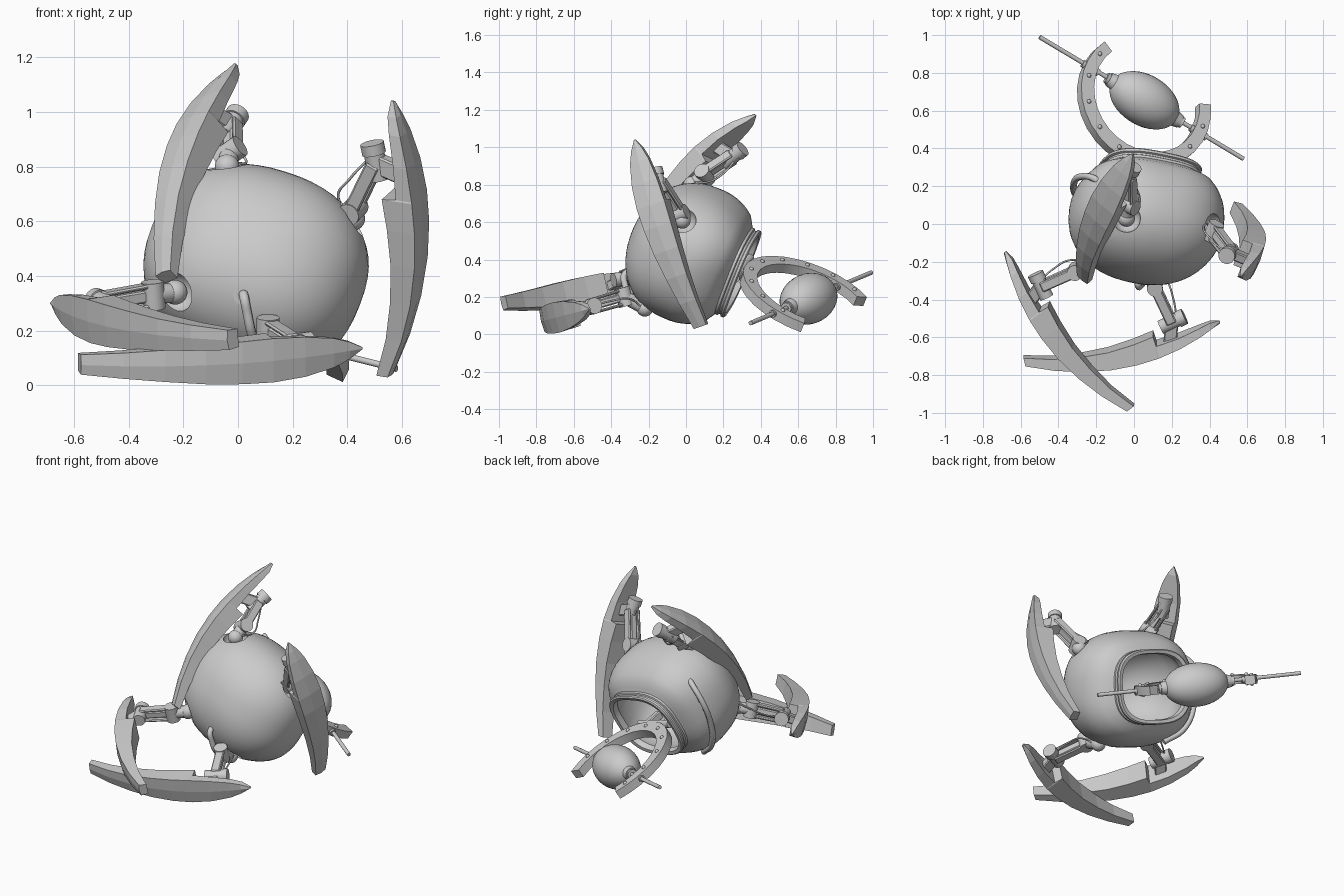
import bpy, bmesh, math
from mathutils import Vector as V, Matrix

if "Cube" in bpy.data.objects:
    bpy.data.objects.remove(bpy.data.objects["Cube"])


def finish(name, bm, smooth=None):
    bmesh.ops.recalc_face_normals(bm, faces=bm.faces[:])
    me = bpy.data.meshes.new(name)
    bm.to_mesh(me)
    bm.free()
    ob = bpy.data.objects.new(name, me)
    bpy.context.collection.objects.link(ob)
    if smooth:
        shade(ob, smooth)
    return ob


def shade(ob, angle):
    bpy.ops.object.select_all(action='DESELECT')
    ob.select_set(True)
    bpy.context.view_layer.objects.active = ob
    bpy.ops.object.shade_smooth_by_angle(angle=math.radians(angle))


def frame(z, x, origin):
    z = V(z).normalized()
    x = V(x)
    x = (x - z * x.dot(z)).normalized()
    y = z.cross(x)
    return Matrix.Translation(origin) @ Matrix((x, y, z)).transposed().to_4x4()


def loft(bm, rings, caps=True):
    rows = [[bm.verts.new(p) for p in r] for r in rings]
    n = len(rows[0])
    for a, b in zip(rows, rows[1:]):
        for i in range(n):
            bm.faces.new((a[i], a[(i + 1) % n], b[(i + 1) % n], b[i]))
    if caps:
        bm.faces.new(rows[0])
        bm.faces.new(rows[-1])


def rod(name, a, b, r, r2=None, n=20):
    a, b = V(a), V(b)
    bm = bmesh.new()
    m = frame(b - a, (0.31, 0.2, 0.93), (a + b) / 2)
    bmesh.ops.create_cone(bm, cap_ends=True, segments=n, radius1=r,
                          radius2=r if r2 is None else r2, depth=(b - a).length, matrix=m)
    return finish(name, bm, 35)


def bar(name, a, b, w, h, side):
    a, b = V(a), V(b)
    bm = bmesh.new()
    m = frame(b - a, side, (a + b) / 2) @ Matrix.Diagonal((w, h, (b - a).length, 1))
    bmesh.ops.create_cube(bm, size=1, matrix=m)
    bmesh.ops.bevel(bm, geom=bm.edges[:], offset=0.006, segments=1, affect='EDGES')
    return finish(name, bm)


def ball(name, c, r, z=(0, 0, 1), stretch=1.0, n=24):
    bm = bmesh.new()
    m = frame(z, (0.3, 0.1, 0.95), c) @ Matrix.Diagonal((r, r, r * stretch, 1))
    bmesh.ops.create_uvsphere(bm, u_segments=n, v_segments=n * 2 // 3, radius=1, matrix=m)
    return finish(name, bm, 60)


def tube(name, pts, r):
    cu = bpy.data.curves.new(name, 'CURVE')
    cu.dimensions = '3D'
    cu.bevel_depth, cu.bevel_resolution, cu.use_fill_caps = r, 2, True
    cu.resolution_u = 6
    sp = cu.splines.new('BEZIER')
    sp.bezier_points.add(len(pts) - 1)
    for bp, p in zip(sp.bezier_points, pts):
        bp.co = p
        bp.handle_left_type = bp.handle_right_type = 'AUTO'
    ob = bpy.data.objects.new(name, cu)
    bpy.context.collection.objects.link(ob)
    return ob


# Rounded-square hollow body, rolled a little, with a collared opening at the back
centre, axis = V((0.065, 0.017, 0.438)), V((0.07, 0.92, -0.38)).normalized()
bodym = frame(axis, (1, 0, 0), centre) @ Matrix.Rotation(math.radians(20), 4, 'Z')
E = 2 / 2.15
profile = []
for i in range(1, 22):
    t = math.pi * i / 28
    c = -math.cos(t)
    r = math.sin(t) ** E
    profile.append((r, math.copysign(abs(c) ** E, c) * (0.325 if c < 0 else 0.345)))
profile = [p for p in profile if p[1] < 0.235]
profile += [(0.70, 0.245), (0.645, 0.258), (0.645, 0.272), (0.62, 0.277), (0.62, 0.287),
            (0.645, 0.292), (0.645, 0.305), (0.625, 0.312), (0.57, 0.308), (0.56, 0.27), (0.64, 0.22)]
profile += [(0.78 * math.cos(a) ** 0.9, 0.14 - 0.38 * math.sin(a))
            for a in [math.pi / 2 * k / 9 for k in range(1, 9)]]


def body_ring(r, h, n=56):
    out = []
    e = 2 / (2.3 + 0.5 * min(1, max(0, h / 0.25)))  # squarer towards the opening
    for k in range(n):
        a = 2 * math.pi * k / n
        x, y = math.cos(a), math.sin(a)
        out.append(bodym @ V((math.copysign(abs(x) ** e, x) * r * 0.408,
                              math.copysign(abs(y) ** e, y) * r * 0.36, h)))
    return out


bm = bmesh.new()
loft(bm, [body_ring(*p) for p in profile])
body = finish("body", bm)

# Leg data: blade tip, blade base, outward bulge, socket, shoulder, knee
legs = {
    "top_leg": ((-.01, .37, 1.175), (-.275, -.295, .41), (-.6, -.42, .57),
                (-.04, .03, .80), (-.03, .1, .85), (-.03, .25, .95)),
    "right_leg": ((.57, -.275, 1.04), (.56, .075, .04), (1, -.38, 0),
                  (.42, -.02, .61), (.42, -.04, .64), (.505, -.15, .815)),
    "left_leg": ((-.685, -.15, .30), (-.035, -.985, .165), (-.79, -.61, -.2),
                 (-.23, -.2, .34), (-.31, -.25, .33), (-.49, -.33, .30)),
    "lower_leg": ((.455, -.52, .135), (-.575, -.745, .075), (0, -1, -.25),
                  (.1, -.22, .14), (.11, -.33, .20), (.2, -.52, .145)),
}

# Socket recesses in the body
for name, L in legs.items():
    cut = ball(name + "_socket_cutter", L[3], 0.075)
    cut.hide_render = True
    mod = body.modifiers.new("socket", 'BOOLEAN')
    mod.operation, mod.object, mod.solver = 'DIFFERENCE', cut, 'EXACT'
    bpy.context.view_layer.objects.active = body
    bpy.ops.object.modifier_apply(modifier=mod.name)
    bpy.data.objects.remove(cut)
shade(body, 35)

# Curved blade legs: (position from tip, width, thickness)
stations = [(0, .008, .01), (.05, .065, .035), (.11, .11, .045), (.22, .15, .055), (.335, .165, .065),
            (.34, .165, .12), (.45, .16, .11), (.58, .145, .095), (.72, .12, .08),
            (.86, .097, .062), (1, .075, .045)]
for name, (tip, base, bulge, socket, sh, knee) in legs.items():
    tip, base, sh, knee, socket = map(V, (tip, base, sh, knee, socket))
    chord = base - tip
    cd = chord.normalized()
    out = V(bulge)
    out = (out - cd * out.dot(cd)).normalized()
    wid = cd.cross(out)
    spine = lambda s: tip + chord * s + out * (0.115 * 4 * s * (1 - s))
    bm = bmesh.new()
    loft(bm, [[spine(s) + wid * (w / 2), spine(s) + out * .006, spine(s) - wid * (w / 2),
               spine(s) - wid * (w * .45) - out * t, spine(s) + wid * (w * .45) - out * t]
              for s, w, t in stations])
    finish(name + "_blade", bm)
    # Knee barrel with cap, mounted on the blade
    ax = (spine(.34) - spine(.14)).normalized()
    rod(name + "_knee_barrel", knee - ax * .055, knee + ax * .065, .038)
    rod(name + "_knee_cap", knee - ax * .075, knee - ax * .035, .044)
    bar(name + "_mount", knee, spine(.27) - out * .03, .05, .07, wid)
    # Shoulder hinge and twin-plate link
    d = (knee - sh).normalized()
    hinge = d.cross(wid.cross(d)).cross(d).normalized()
    side = hinge.cross(d)
    ball(name + "_socket_ball", socket, .045)
    rod(name + "_shoulder_neck", socket, sh, .036)
    rod(name + "_shoulder_hinge", sh - side * .05, sh + side * .05, .042)
    for k in (-1, 1):
        bar(name + "_link_plate", sh + side * (k * .038), knee + side * (k * .035), .016, .055, side)
    bar(name + "_link_core", sh, knee, .045, .035, side)
    # Loose cable beside the link
    tube(name + "_cable", [socket + side * .03, sh + hinge * .07 + side * .02,
                           (sh + knee) / 2 + hinge * .06, knee + hinge * .03], .005)

# Pipes on the body
tube("side_pipe", [(-.14, .18, .67), (-.21, .24, .66), (-.285, .25, .58), (-.32, .2, .42),
                   (-.29, .14, .24), (-.18, .07, .13)], .018)
tube("front_pipe", [(.02, -.28, .33), (.022, -.325, .325), (.035, -.325, .26),
                    (.05, -.30, .19), (.07, -.24, .15)], .018)
rod("front_pipe_collar", (.02, -.26, .335), (.02, -.305, .33), .037)

# Horseshoe yoke around the pod
pod = V((.055, .655, .19))
r = V((.84, -.50, -.21)).normalized()
m = V((-.35, -.8, .5))
m = (m - r * m.dot(r)).normalized()
up = m.cross(r).normalized()
if up.z < 0:
    up = -up
arc = lambda deg: -r * math.cos(math.radians(deg)) + m * math.sin(math.radians(deg))
bm = bmesh.new()
rings = []
for k in range(21):
    deg = -27 + 234 * k / 20
    d, grow = arc(deg), .008 * math.sin(math.pi * k / 20)
    rings.append([pod + d * (.31 - grow) - up * .028, pod + d * (.375 + grow) - up * .028,
                  pod + d * (.375 + grow) + up * .028, pod + d * (.31 - grow) + up * .028])
loft(bm, rings)
finish("yoke", bm, 35)
for deg in (-15, 10, 35, 60, 85, 110, 135, 160, 185):
    p = pod + arc(deg) * .343
    for k in (-1, 1):
        ball("yoke_bolt", p + up * (.028 * k), .012, n=12)

# Pod, its axle and collars
ball("pod", pod, .135, r, 1.5, 32)
rod("axle", (-.5, .99, .33), (.58, .345, .06), .012, n=12)
for k in (-1, 1):
    rod("pod_collar", pod + r * (.17 * k), pod + r * (.225 * k), .048, .036)
    rod("pod_collar_end", pod + r * (.22 * k), pod + r * (.24 * k), .030)
    rod("axle_bush", pod + r * (.29 * k), pod + r * (.39 * k), .02)

# Brackets holding the yoke in the opening
for deg in (95, 118):
    p = pod + arc(deg) * .36
    bar("yoke_bracket", p, p - axis * .16 - V((0, 0, .02)), .045, .05, r)
rod("yoke_pivot", pod + arc(85) * .42, pod + arc(128) * .42, .025)
